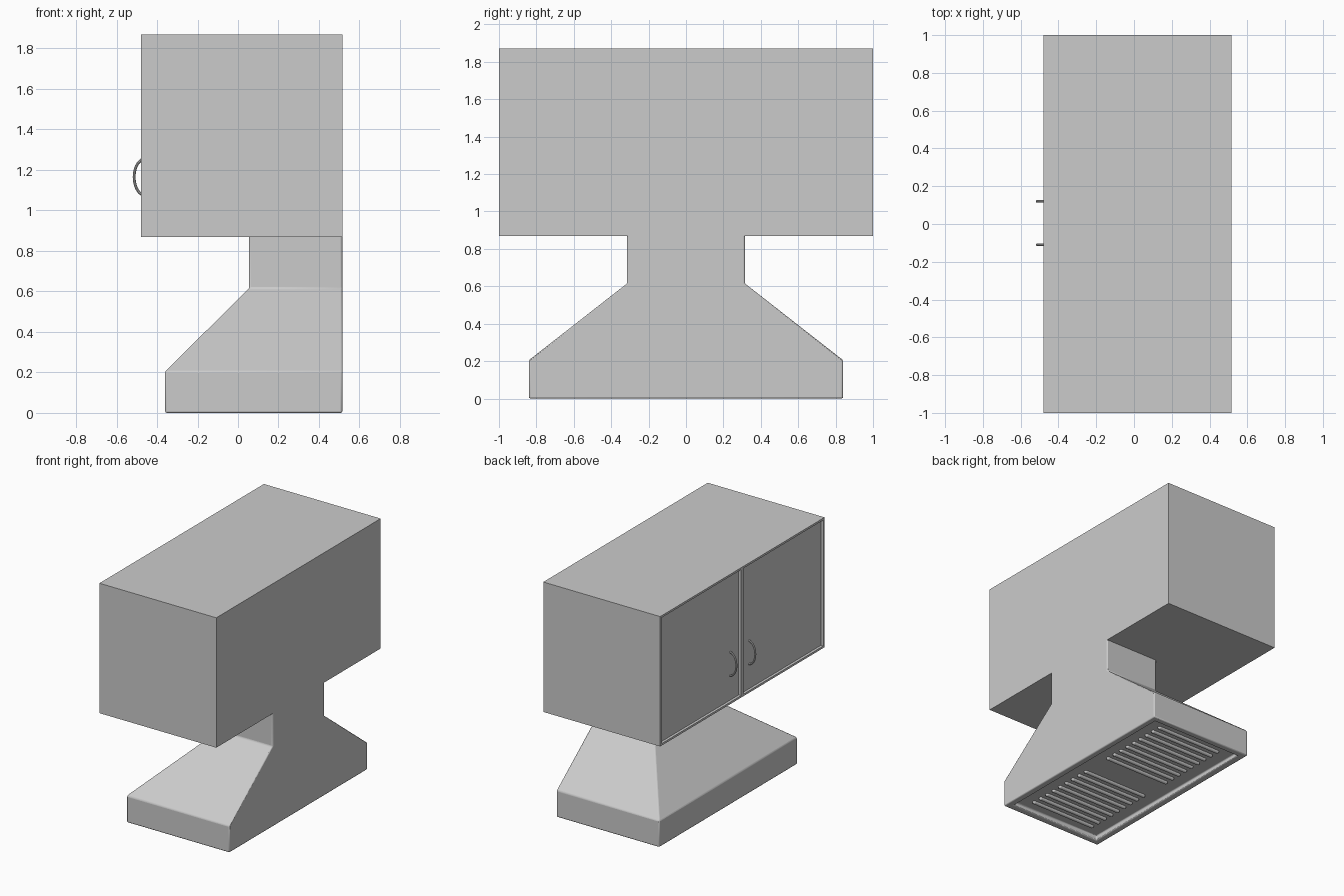
import bpy, bmesh, math
from mathutils import Matrix, Vector

if "Cube" in bpy.data.objects:
    bpy.data.objects.remove(bpy.data.objects["Cube"])

grey = bpy.data.materials.new("light grey")
grey.use_nodes = True
colour = (0.6, 0.6, 0.6, 1)
grey.diffuse_color = colour
grey.node_tree.nodes["Principled BSDF"].inputs["Base Color"].default_value = colour

BACK = 0.515


def finish(name, bm, smooth=True):
    bmesh.ops.recalc_face_normals(bm, faces=bm.faces)
    mesh = bpy.data.meshes.new(name)
    bm.to_mesh(mesh)
    bm.free()
    mesh.materials.append(grey)
    obj = bpy.data.objects.new(name, mesh)
    bpy.context.collection.objects.link(obj)
    if smooth:
        bpy.ops.object.select_all(action='DESELECT')
        obj.select_set(True)
        bpy.context.view_layer.objects.active = obj
        bpy.ops.object.shade_smooth_by_angle(angle=math.radians(35))
    return obj


# Cabinet: one box whose door side is split in two and recessed
bm = bmesh.new()
bmesh.ops.create_cube(bm, size=1, matrix=Matrix.Translation((0.0175, 0, 1.37))
                      @ Matrix.Diagonal((0.995, 2, 1, 1)))
bm.normal_update()
door_side = min(bm.faces, key=lambda f: f.calc_center_median().x)
bmesh.ops.bisect_plane(bm, geom=[door_side, *door_side.edges, *door_side.verts],
                       plane_co=(0, 0, 0), plane_no=(0, 1, 0))
bm.normal_update()
doors = [f for f in bm.faces if f.normal.x < -0.9]
bmesh.ops.inset_individual(bm, faces=doors, thickness=0.022, depth=0)
bmesh.ops.inset_individual(bm, faces=doors, thickness=0, depth=-0.02)
finish("cabinet", bm, smooth=False)

# Hood: stacked rectangles from the recessed filter bed up to the flue
bm = bmesh.new()
levels = [  # z, left x, right x, half width in y
    (0.035, -0.31, BACK - 0.05, 0.79),
    (0.0, -0.31, BACK - 0.05, 0.79),
    (0.0, -0.36, BACK, 0.84),
    (0.205, -0.36, BACK, 0.84),
    (0.615, 0.055, BACK, 0.315),
    (0.87, 0.055, BACK, 0.315),
]
rings = [[bm.verts.new((x, y, z)) for x, y in ((a, -w), (b, -w), (b, w), (a, w))]
         for z, a, b, w in levels]
bm.faces.new(rings[0])
for low, high in zip(rings, rings[1:]):
    for i in range(4):
        j = (i + 1) % 4
        bm.faces.new((low[i], low[j], high[j], high[i]))
hood = finish("hood", bm)
bevel = hood.modifiers.new("soft edges", 'BEVEL')
bevel.width = 0.008
bevel.segments = 2
bevel.limit_method = 'ANGLE'
bevel.angle_limit = math.radians(30)

# Filter slats: two banks of rounded bars under the hood
SLATS = 9
for side, name in ((-1, "front"), (1, "rear")):
    bm = bmesh.new()
    for i in range(SLATS):
        y = side * (0.125 + i * 0.575 / (SLATS - 1))
        for x, turn in ((0.0775, None), (-0.19, 1), (0.345, 1)):
            place = Matrix.Translation((x, y, 0.034))
            if turn:  # rounded ends
                bmesh.ops.create_uvsphere(bm, u_segments=12, v_segments=8,
                                          radius=0.016, matrix=place)
            else:
                bmesh.ops.create_cone(bm, segments=12, radius1=0.016, radius2=0.016,
                                      depth=0.535, cap_ends=False,
                                      matrix=place @ Matrix.Rotation(math.pi / 2, 4, 'Y'))
    finish(name + "_filter_slats", bm)


# Door handles: half-ellipse tubes
def handle(name, y, steps=20, sides=10, radius=0.007):
    bm = bmesh.new()
    loops = []
    for i in range(steps + 1):
        t = math.pi * (i / steps - 0.5)
        centre = Vector((-0.458 - 0.055 * math.cos(t), y, 1.165 + 0.09 * math.sin(t)))
        out = Vector((-0.09 * math.cos(t), 0, 0.055 * math.sin(t))).normalized()
        loops.append([bm.verts.new(centre + radius * (
            out * math.cos(a) + Vector((0, 1, 0)) * math.sin(a)))
            for a in (2 * math.pi * k / sides for k in range(sides))])
    for a, b in zip(loops, loops[1:]):
        for k in range(sides):
            n = (k + 1) % sides
            bm.faces.new((a[k], a[n], b[n], b[k]))
    bm.faces.new(loops[0])
    bm.faces.new(loops[-1])
    finish(name, bm)


handle("front_door_handle", -0.11)
handle("rear_door_handle", 0.12)
